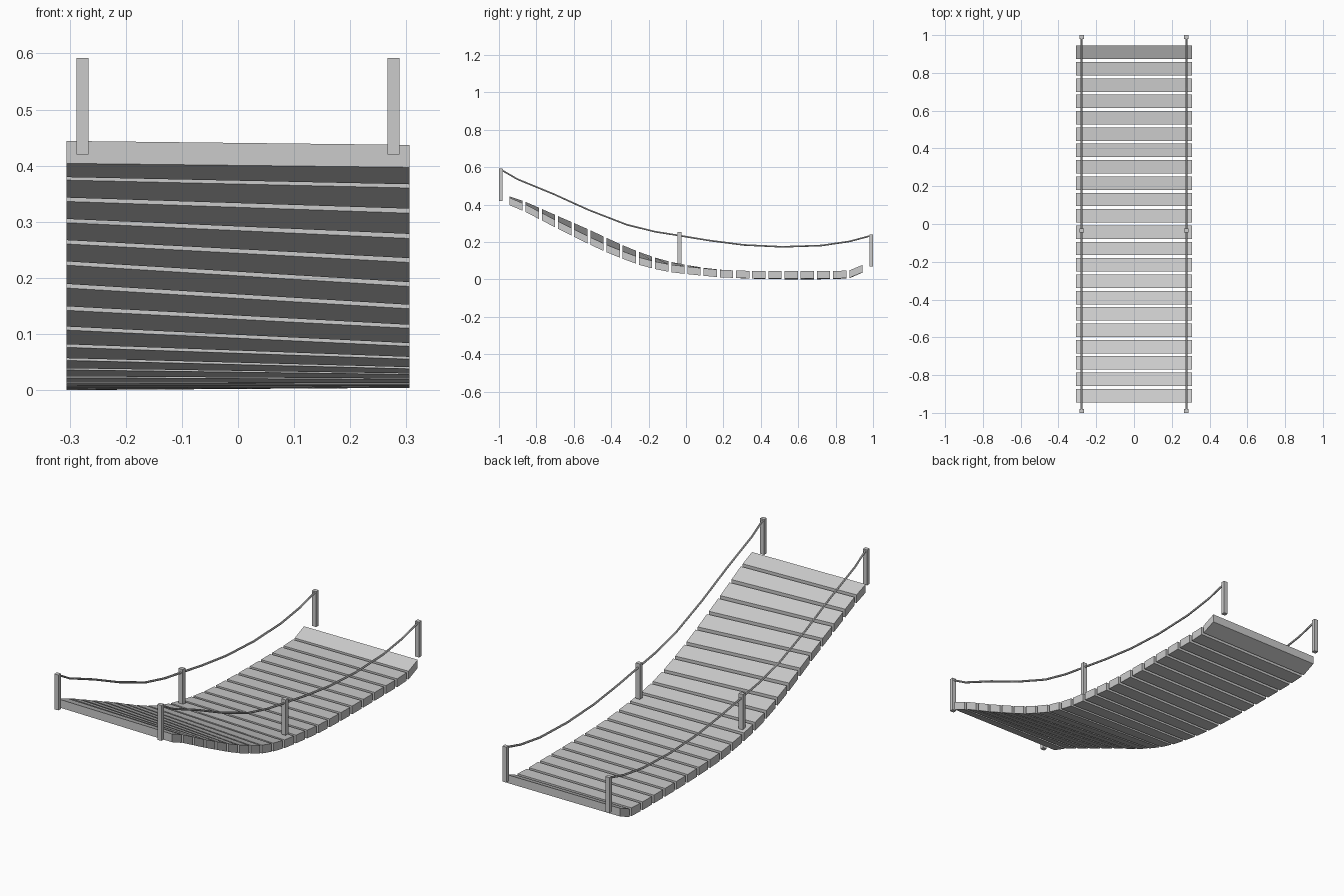
import bpy, bmesh

if "Cube" in bpy.data.objects:
    bpy.data.objects.remove(bpy.data.objects["Cube"])

PLANKS, HALF_LEN, PLANK_D, PLANK_T, HALF_W = 22, 0.944, 0.071, 0.04, 0.306
PITCH = (2 * HALF_LEN - PLANK_D) / (PLANKS - 1)

# underside height along each edge of the deck: (y, z)
LEFT = [(-0.944, .404), (-0.857, .374), (-0.684, .298), (-0.51, .222), (-0.425, .182),
        (-0.338, .142), (-0.252, .107), (-0.165, .076), (-0.08, .053), (0.007, .036),
        (0.094, .022), (0.18, .012), (0.3, .005), (0.45, .001), (0.6, 0), (0.8, .001),
        (0.873, .006), (0.944, .036)]
RIGHT = [(-0.944, .397), (-0.857, .360), (-0.684, .270), (-0.51, .184), (-0.425, .145),
         (-0.338, .110), (-0.252, .078), (-0.165, .055), (-0.08, .038), (0.007, .028),
         (0.094, .019), (0.18, .011), (0.3, .006), (0.45, .004), (0.8, .004),
         (0.873, .008), (0.944, .037)]


def height(profile, y):
    for (y0, z0), (y1, z1) in zip(profile, profile[1:]):
        if y <= y1:
            return z0 + (z1 - z0) * (y - y0) / (y1 - y0)
    return profile[-1][1]


def add_block(name, corners):
    """Six-sided block; corners ordered x, then y, then z."""
    bm = bmesh.new()
    v = [bm.verts.new(c) for c in corners]
    for f in ((0, 1, 3, 2), (4, 6, 7, 5), (0, 4, 5, 1), (2, 3, 7, 6), (0, 2, 6, 4), (1, 5, 7, 3)):
        bm.faces.new([v[i] for i in f])
    bmesh.ops.recalc_face_normals(bm, faces=bm.faces)
    me = bpy.data.meshes.new(name)
    bm.to_mesh(me)
    bm.free()
    ob = bpy.data.objects.new(name, me)
    bpy.context.collection.objects.link(ob)
    return ob


# deck planks following the sagging, slightly twisted profile
for i in range(PLANKS):
    y0 = -HALF_LEN + i * PITCH
    add_block(f"plank_{i + 1}", [
        (x, y, height(p, y) + dz)
        for x, p in ((-HALF_W, LEFT), (HALF_W, RIGHT))
        for y in (y0, y0 + PLANK_D)
        for dz in (0, PLANK_T)])

# railing posts and hand ropes on both sides
ROPE = [(-0.99, .587), (-0.9, .535), (-0.71, .457), (-0.52, .371), (-0.316, .292),
        (-0.166, .255), (-0.034, .234), (0.123, .208), (0.31, .184), (0.515, .174),
        (0.724, .181), (0.874, .203), (0.987, .233)]
for side, s in (("left", -1), ("right", 1)):
    x = s * 0.277
    for place, y, z in (("front", -0.99, .42), ("middle", -0.035, .082), ("back", 0.99, .069)):
        add_block(f"{side}_{place}_post", [
            (x + a * 0.011, y + b * 0.01, z + c)
            for a in (-1, 1) for b in (-1, 1) for c in (0, 0.172)])
    cu = bpy.data.curves.new(f"{side}_rope", 'CURVE')
    cu.dimensions = '3D'
    cu.bevel_depth = 0.005
    cu.bevel_resolution = 1
    cu.use_fill_caps = True
    sp = cu.splines.new('POLY')
    sp.points.add(len(ROPE) - 1)
    for pt, (y, z) in zip(sp.points, ROPE):
        pt.co = (x, y, z, 1)
    sp.use_smooth = False
    bpy.context.collection.objects.link(bpy.data.objects.new(f"{side}_rope", cu))
